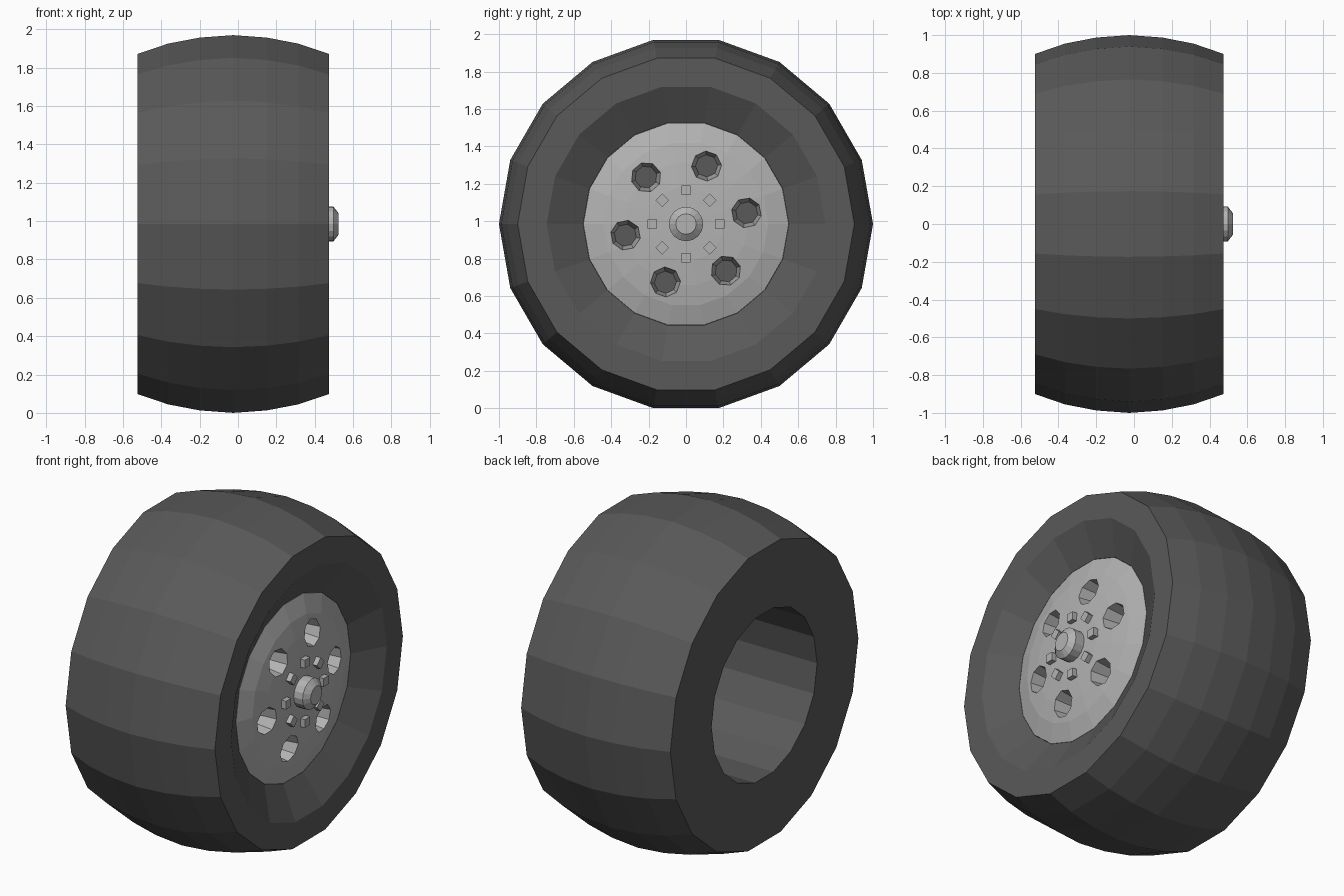
import bpy, bmesh, math
from mathutils import Matrix, Vector

if "Cube" in bpy.data.objects:
    bpy.data.objects.remove(bpy.data.objects["Cube"])

AXLE_Z = 0.985


def material(name, rgb):
    m = bpy.data.materials.new(name)
    m.diffuse_color = (*rgb, 1)
    m.use_nodes = True
    m.node_tree.nodes["Principled BSDF"].inputs["Base Color"].default_value = m.diffuse_color
    return m


rubber = material("dark rubber", (0.1, 0.1, 0.1))
metal = material("light metal", (0.45, 0.45, 0.45))


def finish(name, bm, mat):
    bmesh.ops.recalc_face_normals(bm, faces=bm.faces[:])
    me = bpy.data.meshes.new(name)
    bm.to_mesh(me)
    bm.free()
    me.materials.append(mat)
    ob = bpy.data.objects.new(name, me)
    bpy.context.collection.objects.link(ob)
    return ob


def lathe(bm, profile, sides, cy=0.0, cz=AXLE_Z, phase=0.0):
    """Revolve (x, radius) points round an axis parallel to x."""
    rings = []
    for x, r in profile:
        if r == 0:
            rings.append([bm.verts.new((x, cy, cz))] * sides)
        else:
            rings.append([bm.verts.new((x, cy + r * math.cos(phase + math.tau * i / sides),
                                        cz + r * math.sin(phase + math.tau * i / sides)))
                          for i in range(sides)])
    for a, b in zip(rings, rings[1:]):
        for i in range(sides):
            j = (i + 1) % sides
            quad = list(dict.fromkeys([a[i], a[j], b[j], b[i]]))
            bm.faces.new(quad)


# Tyre: crowned tread, flat back, dished front, hollow behind the hub
bm = bmesh.new()
lathe(bm, [(0.25, 0), (0.25, 0.505), (-0.525, 0.505), (-0.525, 0.9), (-0.365, 0.955),
           (-0.2, 0.987), (-0.025, 1.0), (0.15, 0.987), (0.315, 0.955), (0.475, 0.9),
           (0.475, 0.745), (0.37, 0.55), (0.28, 0.55), (0.28, 0)], 18)
finish("tyre", bm, rubber)

# Hub: shallow dome
bm = bmesh.new()
lathe(bm, [(0.282, 0), (0.282, 0.549), (0.37, 0.549), (0.405, 0.44), (0.423, 0.33),
           (0.435, 0.2), (0.44, 0)], 18)
hub = finish("hub", bm, metal)

# Six tapered vent holes cut through the hub
bm = bmesh.new()
for k in range(6):
    a = math.radians(10.5 + 60 * k)
    lathe(bm, [(0.25, 0), (0.25, 0.055), (0.43, 0.082), (0.5, 0.09), (0.5, 0)], 8,
          0.33 * math.cos(a), AXLE_Z + 0.33 * math.sin(a), a + math.pi / 8)
cutter = finish("vent_cutter", bm, metal)
cutter.hide_render = True
mod = hub.modifiers.new("vents", 'BOOLEAN')
mod.operation = 'DIFFERENCE'
mod.solver = 'EXACT'
mod.object = cutter
bpy.context.view_layer.objects.active = hub
bpy.ops.object.modifier_apply(modifier=mod.name)
bpy.data.objects.remove(cutter)

# Ring of eight square wheel nuts
bm = bmesh.new()
for k in range(8):
    turn = Matrix.Rotation(math.tau * k / 8, 4, 'X')
    place = Matrix.Translation((0, 0, AXLE_Z)) @ turn @ Matrix.Translation((0.44, 0.18, 0))
    bmesh.ops.create_cube(bm, size=0.05, matrix=place)
finish("wheel_nuts", bm, metal)

# Centre cap with a chamfered end
bm = bmesh.new()
lathe(bm, [(0.42, 0), (0.42, 0.092), (0.497, 0.092), (0.525, 0.055), (0.525, 0)], 16)
finish("centre_cap", bm, metal)
